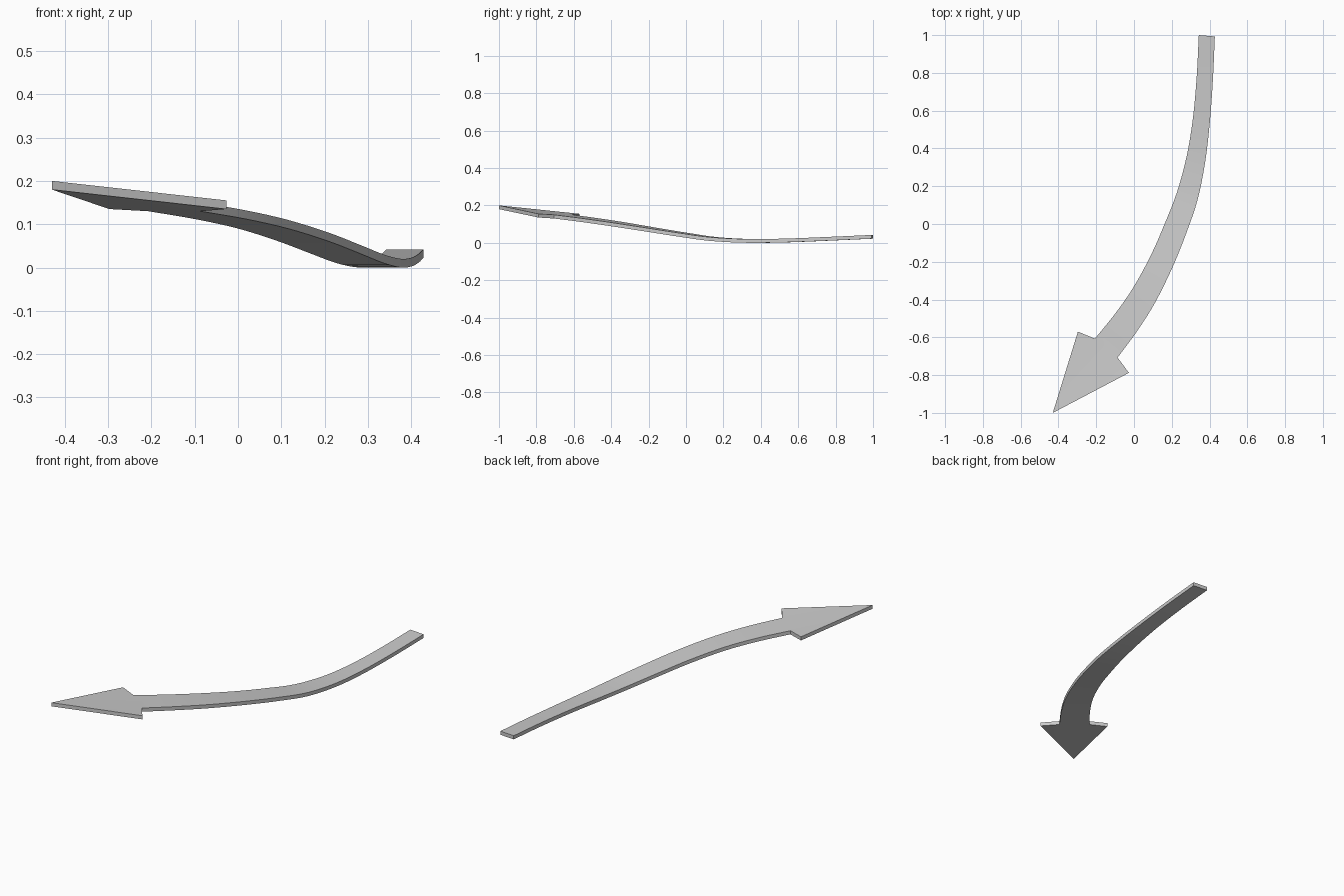
import bpy, bmesh
from mathutils import Vector

if "Cube" in bpy.data.objects:
    bpy.data.objects.remove(bpy.data.objects["Cube"])

THICK = 0.02
# Ribbon stations: left edge x, y, right edge x, y, underside height
stations = [Vector(s) for s in (
    (.343, 1.0, .428, .993, .022),
    (.332, .78, .418, .77, .012),
    (.312, .56, .402, .545, .003),
    (.279, .36, .377, .33, .0),
    (.228, .17, .337, .13, .010),
    (.166, .01, .280, -.04, .033),
    (.092, -.16, .208, -.22, .061),
    (0, -.33, .115, -.41, .090),
    (-.1, -.475, .018, -.565, .112),
    (-.207, -.607, -.087, -.707, .130))]


def smooth_path(pts, steps):
    """Catmull-Rom interpolation through all stations."""
    p = [2 * pts[0] - pts[1]] + pts + [2 * pts[-1] - pts[-2]]
    out = []
    for i in range(1, len(p) - 2):
        a, b, c, d = p[i - 1:i + 3]
        for k in range(steps):
            t = k / steps
            out.append(0.5 * (2 * b + (c - a) * t + (2 * a - 5 * b + 4 * c - d) * t**2
                              + (3 * b - a - 3 * c + d) * t**3))
    return out + [pts[-1]]


bm = bmesh.new()

# Curved shaft, underside only
pairs = [(bm.verts.new((s[0], s[1], max(s[4], 0))), bm.verts.new((s[2], s[3], max(s[4], 0))))
         for s in smooth_path(stations, 4)]
for (l0, r0), (l1, r1) in zip(pairs, pairs[1:]):
    bm.faces.new((l0, r0, r1, l1))

# Arrow head, underside only
neck_l, neck_r = pairs[-1]
barb_l = bm.verts.new((-.297, -.57, .135))
barb_r = bm.verts.new((-.027, -.788, .135))
tip = bm.verts.new((-.43, -1.0, .18))
for f in ((neck_l, tip, barb_l), (neck_l, neck_r, tip), (neck_r, barb_r, tip)):
    bm.faces.new(f)

# Raise a copy straight up to give the sheet its thickness
ext = bmesh.ops.extrude_face_region(bm, geom=bm.faces[:], use_keep_orig=True)
top = [g for g in ext["geom"] if isinstance(g, bmesh.types.BMVert)]
bmesh.ops.translate(bm, verts=top, vec=(0, 0, THICK))
bmesh.ops.recalc_face_normals(bm, faces=bm.faces[:])

mesh = bpy.data.meshes.new("curved_arrow")
bm.to_mesh(mesh)
bm.free()
arrow = bpy.data.objects.new("curved_arrow", mesh)
bpy.context.collection.objects.link(arrow)

bpy.context.view_layer.objects.active = arrow
arrow.select_set(True)
bpy.ops.object.shade_smooth_by_angle(angle=0.5)
